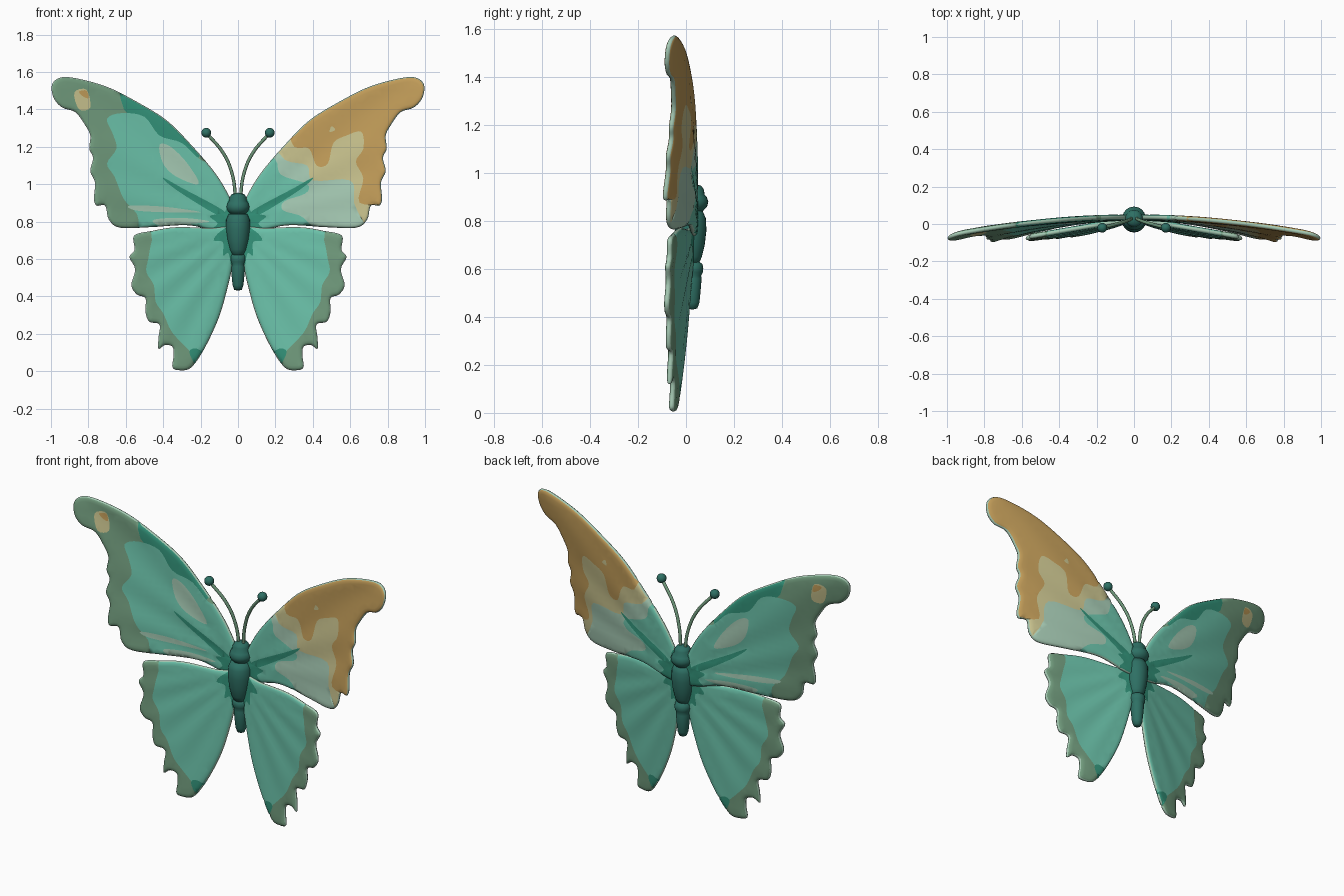
import bpy, bmesh, math
from mathutils import Vector
from mathutils.geometry import delaunay_2d_cdt, intersect_point_line

if "Cube" in bpy.data.objects:
    bpy.data.objects.remove(bpy.data.objects["Cube"])


def linear(c):
    c /= 255
    return c / 12.92 if c <= 0.04045 else ((c + 0.055) / 1.055) ** 2.4


def make_material(name, *rgb):
    mat = bpy.data.materials.new(name)
    mat.use_nodes = True
    colour = [linear(c) for c in rgb] + [1]
    mat.diffuse_color = colour
    shader = mat.node_tree.nodes["Principled BSDF"]
    shader.inputs["Base Color"].default_value = colour
    shader.inputs["Roughness"].default_value = 0.7
    return mat


COLOURS = {
    "teal": make_material("teal", 106, 192, 168),
    "sage": make_material("sage", 112, 154, 124),
    "green": make_material("deep_green", 50, 145, 120),
    "gold": make_material("gold", 192, 155, 88),
    "cream": make_material("cream", 198, 192, 140),
    "pale": make_material("pale_mint", 164, 200, 178),
    "body": make_material("dark_teal", 46, 112, 100),
}
PALETTE = list(COLOURS)


def smooth_loop(points, steps):
    """Closed Catmull-Rom loop through the points."""
    pts = [Vector(p) for p in points]
    n, out = len(pts), []
    for i in range(n):
        a, b, c, d = (pts[(i + k) % n] for k in (-1, 0, 1, 2))
        for s in range(steps):
            t = s / steps
            out.append(b + (c - a) * t / 2 + (a - b * 2.5 + c * 2 - d / 2) * t * t
                       + ((b - c) * 1.5 + (d - a) / 2) * t ** 3)
    return out


def inside(p, loop):
    hit = False
    for a, b in zip(loop, loop[1:] + loop[:1]):
        if (a.y > p.y) != (b.y > p.y) and p.x < a.x + (p.y - a.y) * (b.x - a.x) / (b.y - a.y):
            hit = not hit
    return hit


def edge_distance(p, loop):
    best = 1.0
    for a, b in zip(loop, loop[1:] + loop[:1]):
        ab = b - a
        t = max(0, min(1, (p - a).dot(ab) / max(ab.length_squared, 1e-12)))
        best = min(best, (p - a - ab * t).length_squared)
    return math.sqrt(best)


# Wing silhouettes as (distance from centre, height)
FORE = [(.01, .85), (.06, .96), (.13, 1.07), (.25, 1.21), (.38, 1.34), (.54, 1.44), (.7, 1.52),
        (.86, 1.565), (.95, 1.57), (.995, 1.53), (.985, 1.46), (.94, 1.41), (.87, 1.385), (.82, 1.32),
        (.79, 1.26), (.795, 1.19), (.775, 1.14), (.79, 1.07), (.765, 1.01), (.77, .92), (.755, .885),
        (.71, .885), (.69, .81), (.63, .767), (.47, .77), (.26, .78), (.09, .74), (.01, .75)]
HIND = [(.01, .76), (.15, .765), (.33, .77), (.46, .75), (.555, .725), (.553, .65), (.58, .61),
        (.55, .545), (.57, .46), (.54, .41), (.495, .39), (.495, .32), (.475, .265), (.42, .25),
        (.425, .18), (.425, .12), (.39, .14), (.35, .13), (.345, .08), (.35, .02), (.31, .005),
        (.25, .02), (.18, .12), (.105, .28), (.06, .43), (.025, .59)]

# Painted regions, later ones lie over earlier ones
FORE_ROOT = ("green", [(-.02, .95), (.05, .92), (.07, .85), (.15, .83), (.11, .79), (.13, .75), (-.02, .7)])
FORE_VEIN = ("green", [(.4, 1.035), (.3, .98), (.08, .86), (.1, .83), (.27, .93), (.37, 1)])
GREEN_FORE = [
    ("green", [(.62, 1.62), (.61, 1.4), (.48, 1.33), (.38, 1.2), (.25, 1.1), (.2, 1.25), (.4, 1.5)]),
    ("teal", [(.7, 1.35), (.62, 1.38), (.5, 1.36), (.42, 1.26), (.3, 1.22), (.2, 1.13), (.1, 1.1), (-.1, 1),
              (-.1, .65), (.46, .7), (.54, .84), (.61, .92), (.66, 1.04), (.7, 1.11), (.65, 1.19), (.67, 1.27)]),
    ("pale", [(.42, 1.21), (.36, 1.2), (.27, 1.11), (.21, 1), (.33, 1.04), (.4, 1.11)]),
    ("pale", [(.58, .885), (.4, .88), (.2, .85), (.4, .85), (.55, .86)]),
    ("pale", [(.45, .81), (.3, .82), (.15, .8), (.3, .785), (.42, .78)]),
    FORE_VEIN, FORE_ROOT,
    ("cream", [(.875, 1.49), (.81, 1.505), (.79, 1.41), (.85, 1.4)]),
    ("gold", [(.85, 1.495), (.81, 1.5), (.8, 1.46), (.83, 1.47)]),
]
GOLD_FORE = [
    ("cream", [(.22, 1.3), (.3, 1.2), (.38, 1.19), (.42, 1.1), (.48, 1.11), (.51, 1.22), (.58, 1.26), (.66, 1.28),
               (.67, 1.19), (.63, 1.12), (.67, 1.03), (.65, .9), (.8, .87), (.7, .65), (-.1, .65), (-.1, 1.1)]),
    ("cream", [(.52, 1.29), (.5, 1.31), (.49, 1.28)]),
    ("pale", [(.1, 1.25), (.25, 1.13), (.37, 1.1), (.4, 1.02), (.6, 1.02), (.62, .9), (.63, .7), (-.1, .65)]),
    ("teal", [(-.1, 1.1), (.1, 1.18), (.2, 1.13), (.23, 1.05), (.37, 1), (.36, .95), (.25, .91),
              (.24, .86), (.35, .82), (.37, .72), (-.1, .65)]),
    FORE_VEIN, FORE_ROOT,
]
HIND_PAINT = [
    ("teal", [(.42, .82), (.46, .7), (.48, .6), (.49, .53), (.45, .46), (.44, .37), (.4, .31), (.36, .22),
              (.31, .16), (.25, .1), (.18, .03), (-.1, .3), (-.1, .85)]),
    ("green", [(.26, .1), (.21, .02), (.14, .06), (.22, .12)]),
    ("green", [(-.02, .8), (.09, .75), (.13, .7), (.08, .69), (.08, .62), (.05, .63), (.03, .55), (-.02, .6)]),
]


def fore_depth(x, z):
    behind = max(0, .95 + .75 * x - .1 * x * x - z)
    return .036 - .1 * x * x - .15 * x * behind


def hind_depth(x, z):
    return .028 - .17 * x - .04 * max(0, .75 - z)


def make_wing(name, outline, base, paint, depth, side):
    loop = smooth_loop(outline, 5)
    regions = [(colour, smooth_loop(pts, 4)) for colour, pts in paint]
    points, edges = [], []
    for ring in [loop] + [r for _, r in regions]:
        start, n = len(points), len(ring)
        points += ring
        edges += [(start + i, start + (i + 1) % n) for i in range(n)]
    # inner rings give the rounded rim, a grid carries the bend
    for inset in (.005, .013, .026):
        for i, p in enumerate(loop):
            along = loop[(i + 1) % len(loop)] - loop[i - 1]
            q = p + Vector((along.y, -along.x)).normalized() * inset
            if inside(q, loop) and edge_distance(q, loop) > inset * .8:
                points.append(q)
    step = .035
    for i in range(30):
        for j in range(46):
            q = Vector((i * step, j * step))
            if inside(q, loop) and edge_distance(q, loop) > step:
                points.append(q)
    verts, _, tris, *_ = delaunay_2d_cdt(points, edges, [], 0, 1e-5)

    bm = bmesh.new()
    front, back, gap = {}, {}, {}
    for tri in tris:
        centre = sum((verts[i] for i in tri), Vector((0, 0))) / len(tri)
        if not inside(centre, loop):
            continue
        for i in tri:
            if i in front:
                continue
            p = verts[i]
            gap[i] = edge_distance(p, loop)
            puff = .015 * math.sqrt(1 - (1 - min(1, gap[i] / .026)) ** 2)
            fold = .003 * math.sin(22 * math.atan2(p.y - .8, p.x + .05)) * min(1, gap[i] / .1)
            y = depth(p.x, p.y) + fold
            front[i] = bm.verts.new((side * p.x, y - puff, p.y))
            back[i] = front[i] if gap[i] < 1e-4 else bm.verts.new((side * p.x, y + puff, p.y))
        if all(front[i] is back[i] for i in tri):
            continue
        colour = base
        for paint_name, region in regions:
            if inside(centre, region):
                colour = paint_name
        if sum(gap[i] for i in tri) / len(tri) < .0036:
            colour = "pale"
        for layer in (front, back):
            order = tri if (layer is front) == (side > 0) else tri[::-1]
            face = bm.faces.new([layer[i] for i in order])
            face.material_index = PALETTE.index(colour)
            face.smooth = True
    bmesh.ops.recalc_face_normals(bm, faces=bm.faces)
    finish(name, bm, COLOURS.values())


def finish(name, bm, materials):
    mesh = bpy.data.meshes.new(name)
    bm.to_mesh(mesh)
    bm.free()
    for mat in materials:
        mesh.materials.append(mat)
    obj = bpy.data.objects.new(name, mesh)
    bpy.context.collection.objects.link(obj)
    return obj


def make_lathe(name, profile, y, sides=24):
    """Turned body part from (radius, height) pairs."""
    bm = bmesh.new()
    chain = [bm.verts.new((r, 0, z)) for r, z in profile]
    links = [bm.edges.new(pair) for pair in zip(chain, chain[1:])]
    bmesh.ops.spin(bm, geom=chain + links, axis=(0, 0, 1), cent=(0, 0, 0),
                   angle=math.tau, steps=sides, use_duplicate=False)
    bmesh.ops.remove_doubles(bm, verts=bm.verts, dist=1e-4)
    bmesh.ops.recalc_face_normals(bm, faces=bm.faces)
    for face in bm.faces:
        face.smooth = True
    obj = finish(name, bm, [COLOURS["body"]])
    obj.location.y = y


# Wings
make_wing("left_forewing", FORE, "gold", GOLD_FORE, fore_depth, 1)
make_wing("right_forewing", FORE, "sage", GREEN_FORE, fore_depth, -1)
for label, side in (("left", 1), ("right", -1)):
    make_wing(label + "_hindwing", HIND, "sage", HIND_PAINT, hind_depth, side)

# Body
make_lathe("head", [(0, .835), (.04, .84), (.058, .86), (.063, .88), (.056, .9), (.047, .91),
                    (.045, .93), (.033, .947), (0, .955)], .03)
make_lathe("thorax", [(0, .61), (.03, .615), (.046, .65), (.058, .7), (.065, .76), (.063, .81),
                      (.05, .84), (0, .85)], .02)
make_lathe("abdomen", [(0, .43), (.02, .435), (.029, .46), (.034, .51), (.038, .56), (.036, .572),
                       (.043, .585), (.045, .6), (.042, .62), (0, .65)], .027)

# Antennae
for label, side in (("left", 1), ("right", -1)):
    curve = bpy.data.curves.new(label + "_antenna", "CURVE")
    curve.dimensions = "3D"
    curve.bevel_depth, curve.bevel_resolution = .009, 3
    path = [(.012, .03, .92), (.03, .02, 1.05), (.075, .005, 1.16), (.17, -.02, 1.275)]
    spline = curve.splines.new("BEZIER")
    spline.bezier_points.add(len(path) - 1)
    for point, (x, y, z) in zip(spline.bezier_points, path):
        point.co = (side * x, y, z)
        point.handle_left_type = point.handle_right_type = "AUTO"
    curve.materials.append(COLOURS["sage"])
    bpy.context.collection.objects.link(bpy.data.objects.new(label + "_antenna", curve))
    ball = bmesh.new()
    bmesh.ops.create_uvsphere(ball, u_segments=16, v_segments=10, radius=.026)
    for face in ball.faces:
        face.smooth = True
    tip = finish(label + "_antenna_tip", ball, [COLOURS["body"]])
    tip.location = (side * .17, -.02, 1.275)
